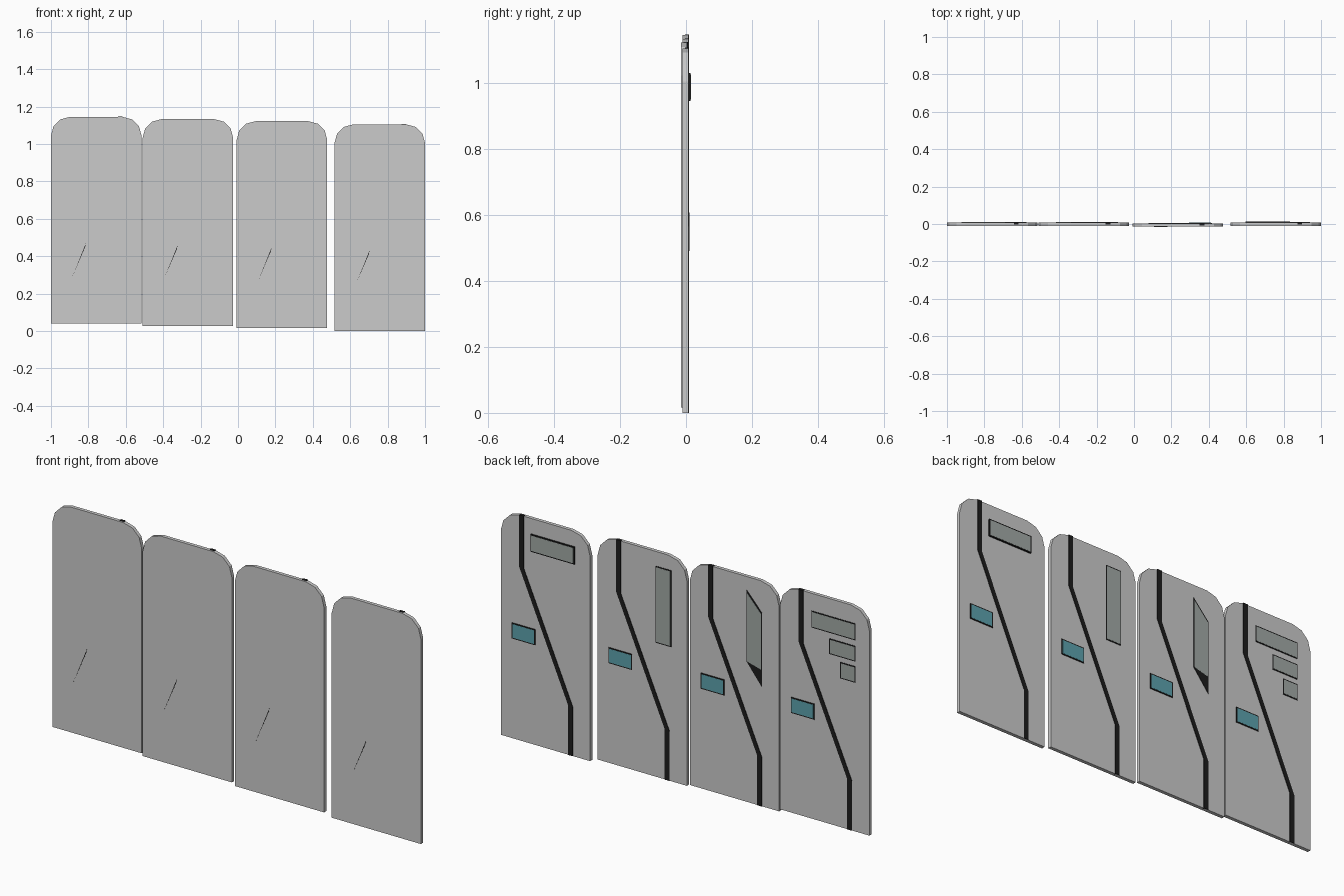
import bpy, bmesh, math

if "Cube" in bpy.data.objects:
    bpy.data.objects.remove(bpy.data.objects["Cube"])


def material(name, rgb):
    m = bpy.data.materials.new(name)
    m.diffuse_color = (*rgb, 1)
    m.use_nodes = True
    m.node_tree.nodes["Principled BSDF"].inputs["Base Color"].default_value = m.diffuse_color
    return m


BLACK = material("black_trim", (0.012, 0.012, 0.012))
GLASS = material("pale_glass", (0.36, 0.40, 0.38))
BLUE = material("blue_plate", (0.11, 0.36, 0.42))

WIDTH, HEIGHT, RADIUS = 0.484, 1.105, 0.1
FRONT, BACK = -0.0105, 0.007


def prism(name, outline, y0, y1, origin, mat=None):
    """Extrude an outline (distance from the +x edge, height) from y0 to y1."""
    ox, oy, oz = origin
    bm = bmesh.new()
    base = bm.faces.new([bm.verts.new((ox - u, oy + y0, oz + v)) for u, v in outline])
    out = bmesh.ops.extrude_face_region(bm, geom=[base])
    verts = [g for g in out["geom"] if isinstance(g, bmesh.types.BMVert)]
    bmesh.ops.translate(bm, verts=verts, vec=(0, y1 - y0, 0))
    bmesh.ops.recalc_face_normals(bm, faces=bm.faces)
    mesh = bpy.data.meshes.new(name)
    bm.to_mesh(mesh)
    bm.free()
    ob = bpy.data.objects.new(name, mesh)
    bpy.context.collection.objects.link(ob)
    if mat:
        mesh.materials.append(mat)
    return ob


def rect(u0, u1, v0, v1, inset=0.0):
    return [(u0 + inset, v0 + inset), (u1 - inset, v0 + inset),
            (u1 - inset, v1 - inset), (u0 + inset, v1 - inset)]


def framed_plate(name, box, y, origin, mat):
    """Black backing with a slightly smaller plate on it."""
    prism(name + "_frame", rect(*box), 0, y - 0.0006, origin, BLACK)
    prism(name, rect(*box, inset=0.005), 0.001, y, origin, mat)


# door outline: square foot, three-segment rounded shoulders
panel = [(0, 0), (WIDTH, 0)]
for cx, start in ((WIDTH - RADIUS, 0), (RADIUS, 90)):
    for i in range(4):
        a = math.radians(start + 30 * i)
        panel.append((cx + RADIUS * math.cos(a), HEIGHT - RADIUS + RADIUS * math.sin(a)))

# bent trim strip
path = [(0.113, HEIGHT + 0.002), (0.113, 0.85), (0.378, 0.243), (0.378, 0)]
strip = [(u - 0.0125, v + 0.004 * (0.1 < v < 1)) for u, v in path]
strip += [(u + 0.0125, v) for u, v in reversed(path)]

# windows per door: (u0, u1, v0, v1)
doors = [
    ("triple_window_door", (-0.516, 0, 0.04), 0.0095,
     [(0.17, 0.41, 0.938, 1.02), (0.267, 0.41, 0.834, 0.91), (0.327, 0.41, 0.73, 0.81)]),
    ("slant_window_door", (-0.026, 0, 0.028), 0.0095, []),
    ("tall_window_door", (0.477, -0.004, 0.017), 0.0095, [(0.314, 0.4, 0.658, 1.034)]),
    ("wide_window_door", (1.0, 0, 0.0), 0.0145, [(0.165, 0.403, 0.945, 1.03)]),
]

for name, origin, win_y, windows in doors:
    prism(name + "_panel", panel, FRONT, BACK, origin)
    prism(name + "_strip", strip, -0.003, 0.0098, origin, BLACK)
    framed_plate(name + "_button", (0.06, 0.187, 0.49, 0.567), 0.0108, origin, BLUE)
    for i, box in enumerate(windows):
        framed_plate(f"{name}_window_{i + 1}", box, win_y, origin, GLASS)
    # strip just breaking through the front face
    prism(name + "_front_sliver", [(0.37, 0.25), (0.297, 0.43), (0.301, 0.41)],
          0, FRONT - 0.0004, origin, BLACK)

# slanted window, glass sinking into its frame near the foot
slant = doors[1][1]
prism("slant_window_frame", [(0.308, 0.69), (0.392, 0.585), (0.392, 0.948), (0.308, 1.04)],
      0, 0.0090, slant, BLACK)
prism("slant_window_glass", [(0.312, 0.69), (0.388, 0.67), (0.388, 0.943), (0.312, 1.026)],
      0.001, 0.0096, slant, GLASS)
